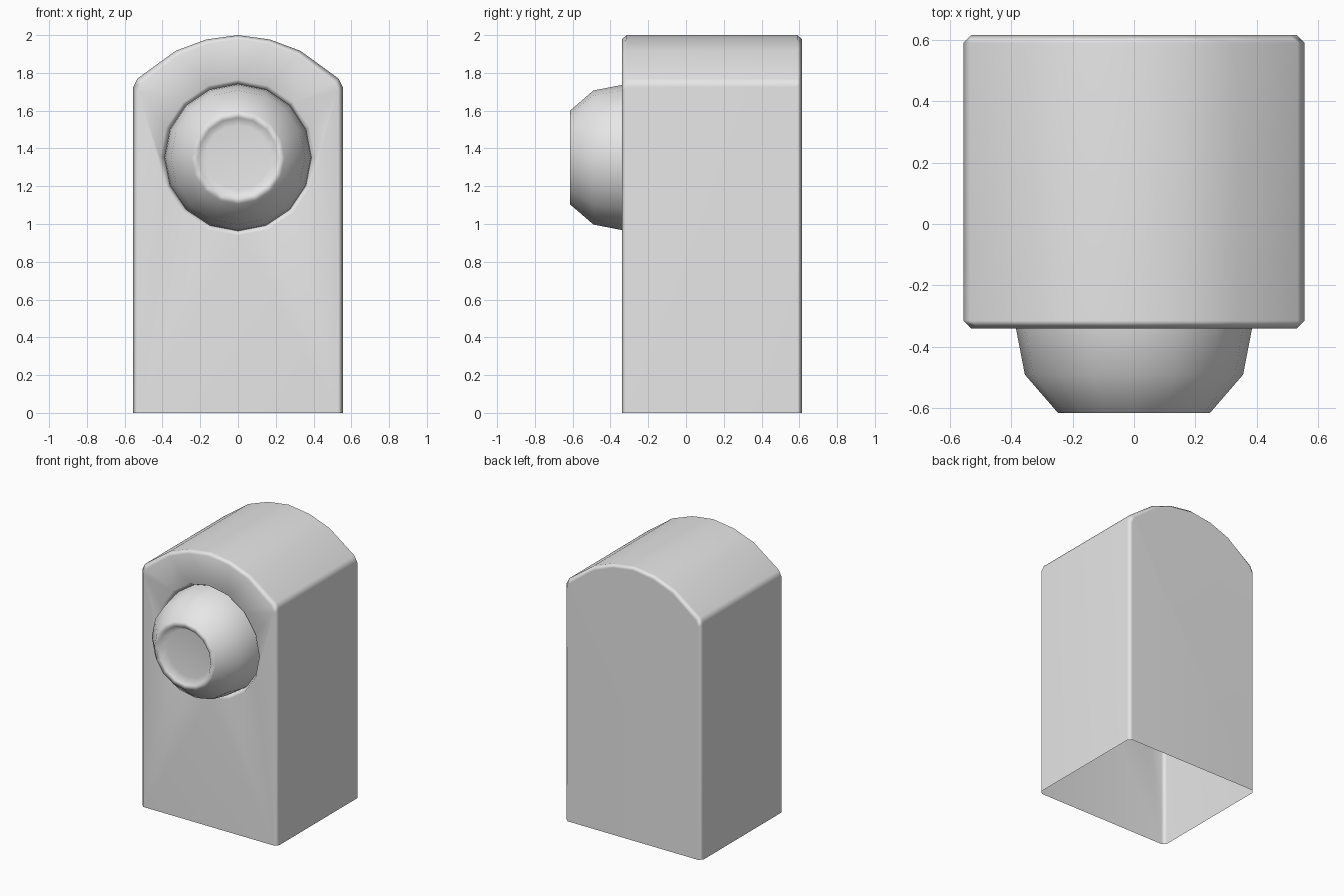
import bpy, bmesh, math

if "Cube" in bpy.data.objects:
    bpy.data.objects.remove(bpy.data.objects["Cube"])

grey = bpy.data.materials.new("light grey")
grey.diffuse_color = (0.8, 0.8, 0.8, 1)
grey.use_nodes = True
grey.node_tree.nodes["Principled BSDF"].inputs["Base Color"].default_value = grey.diffuse_color

SIDES, CZ = 16, 1.352


def ring(bm, r, y):
    """Circle of vertices facing the front."""
    return [bm.verts.new((r * math.sin(2 * math.pi * i / SIDES), y,
                          CZ + r * math.cos(2 * math.pi * i / SIDES))) for i in range(SIDES)]


def bridge(bm, a, b, closed=True):
    n = len(a)
    for i in range(n if closed else n - 1):
        j = (i + 1) % n
        bm.faces.new((a[i], a[j], b[j], b[i]))


def finish(bm, name):
    bmesh.ops.recalc_face_normals(bm, faces=bm.faces[:])
    for f in bm.faces:
        f.smooth = True
    me = bpy.data.meshes.new(name)
    bm.to_mesh(me)
    bm.free()
    me.materials.append(grey)
    ob = bpy.data.objects.new(name, me)
    bpy.context.collection.objects.link(ob)
    wn = ob.modifiers.new("weighted normals", 'WEIGHTED_NORMAL')
    wn.keep_sharp = True
    return ob


# Housing: arched outline extruded back, chamfered front and back, open below
half = [(0.555, 0), (0.555, 1.725), (0.532, 1.77), (0.33, 1.917), (0.168, 1.977)]
outline = half + [(0, 2.0)] + [(-x, z) for x, z in reversed(half)]
bm = bmesh.new()
loops = []
for y, inset in ((-0.34, 1), (-0.314, 0), (0.589, 0), (0.615, 1)):
    loops.append([bm.verts.new((x * (1 - 0.045 * inset), y, z - 0.022 * inset * (z > 0)))
                  for x, z in outline])
for a, b in zip(loops, loops[1:]):
    bridge(bm, a, b, closed=False)
bm.faces.new(loops[-1])

# Front face with a round hole and a sloped recess leading into it
hole = ring(bm, 0.412, -0.34)
edges = []
for loop in (loops[0], hole):
    for i, v in enumerate(loop):
        w = loop[(i + 1) % len(loop)]
        edges.append(bm.edges.get((v, w)) or bm.edges.new((v, w)))
bmesh.ops.triangle_fill(bm, edges=edges, use_beauty=True, normal=(0, -1, 0))
bridge(bm, hole, ring(bm, 0.389, -0.29))
finish(bm, "housing")

# Domed knob with a shallow dish in its flat end
bm = bmesh.new()
rings = [ring(bm, r, y) for r, y in ((0.389, -0.29), (0.384, -0.34), (0.355, -0.49),
                                     (0.247, -0.615), (0.21, -0.615), (0.172, -0.57))]
for a, b in zip(rings, rings[1:]):
    bridge(bm, a, b)
bm.faces.new(rings[-1])
finish(bm, "knob")
